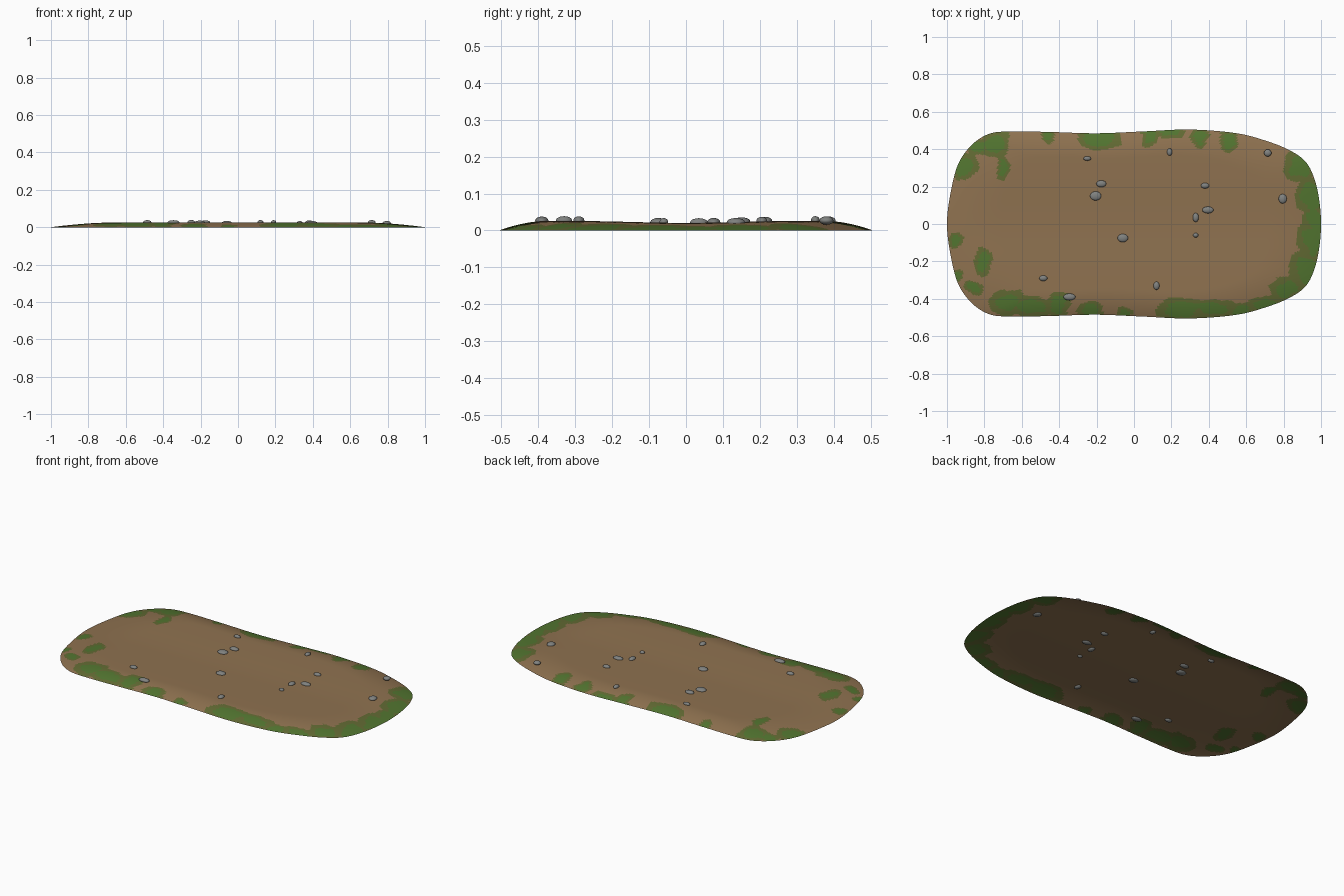
import bpy, bmesh, math
from mathutils import Vector, noise


def material(name, r, g, b):
    lin = [((c / 255 + 0.055) / 1.055) ** 2.4 for c in (r, g, b)]
    m = bpy.data.materials.new(name)
    m.diffuse_color = (*lin, 1)
    return m


dirt = material("dirt brown", 143, 114, 80)
olive = material("olive grass", 98, 106, 51)
green = material("bright grass", 82, 117, 48)
grey = material("pebble grey", 128, 130, 128)

# Back half of the outline; the front half is its mirror image
HALF = [(1, 0), (0.99, 0.13), (0.965, 0.24), (0.92, 0.33), (0.84, 0.39), (0.72, 0.44),
        (0.55, 0.485), (0.3, 0.505), (0.05, 0.495), (-0.2, 0.485), (-0.45, 0.492),
        (-0.67, 0.495), (-0.78, 0.48), (-0.87, 0.42), (-0.94, 0.32), (-0.98, 0.17), (-1, 0)]
CTRL = [Vector(p) for p in HALF + [(x, -y) for x, y in HALF[-2:0:-1]]]

# Grass patches: x, y, radius x, radius y
GRASS = [(-0.91, 0.31, 0.08, 0.07), (-0.83, 0.41, 0.06, 0.05), (-0.74, 0.43, 0.08, 0.08),
         (-0.70, 0.30, 0.035, 0.08), (-0.46, 0.47, 0.04, 0.05), (-0.18, 0.46, 0.12, 0.07),
         (0.08, 0.47, 0.05, 0.06), (0.19, 0.50, 0.08, 0.04), (0.35, 0.46, 0.055, 0.055),
         (0.51, 0.44, 0.05, 0.06), (0.89, 0.31, 0.09, 0.09), (0.95, 0.15, 0.09, 0.10),
         (0.97, 0.02, 0.06, 0.10), (0.95, -0.08, 0.08, 0.12), (0.92, -0.25, 0.09, 0.12),
         (0.81, -0.35, 0.09, 0.07), (0.70, -0.43, 0.10, 0.05), (0.25, -0.46, 0.13, 0.065),
         (0.42, -0.45, 0.13, 0.055), (0.58, -0.47, 0.08, 0.05), (-0.05, -0.47, 0.04, 0.035),
         (-0.23, -0.46, 0.07, 0.05), (-0.68, -0.42, 0.10, 0.07), (-0.55, -0.44, 0.12, 0.06),
         (-0.40, -0.43, 0.06, 0.075), (-0.81, -0.20, 0.045, 0.08), (-0.86, -0.34, 0.05, 0.03),
         (-0.95, -0.27, 0.04, 0.04), (-0.95, -0.09, 0.04, 0.045)]

# Pebbles: x, y, radius x, radius y
PEBBLES = [(-0.25, 0.35, 0.020, 0.012), (-0.175, 0.215, 0.027, 0.018), (-0.205, 0.15, 0.030, 0.024),
           (-0.06, -0.075, 0.028, 0.022), (0.19, 0.385, 0.014, 0.020), (0.715, 0.38, 0.020, 0.019),
           (0.795, 0.135, 0.022, 0.025), (0.38, 0.205, 0.022, 0.015), (0.395, 0.075, 0.030, 0.018),
           (0.33, 0.035, 0.016, 0.024), (0.33, -0.06, 0.014, 0.012), (0.12, -0.33, 0.016, 0.022),
           (-0.485, -0.29, 0.022, 0.015), (-0.345, -0.39, 0.032, 0.018)]


def outline(steps):
    """Closed smooth curve through the control points."""
    n, pts = len(CTRL), []
    for i in range(n):
        a, b, c, d = (CTRL[(i + k - 1) % n] for k in range(4))
        for j in range(steps):
            t = j / steps
            pts.append(0.5 * (2 * b + (c - a) * t + (2 * a - 5 * b + 4 * c - d) * t * t
                              + (3 * b - a - 3 * c + d) * t ** 3))
    return pts


def height(s, y):
    """s is 0 in the middle and 1 on the rim: thin rim, raised bed, shallow middle."""
    t = min((1 - s) / 0.28, 1)
    rise = t * (2 - t)
    return rise * (0.0265 - 0.006 * math.exp(-(y / 0.2) ** 2))


def grass_amount(p):
    w = Vector((p.x, p.y, 0))
    q = p.xy + 0.02 * Vector((noise.noise(w * 14), noise.noise(w * 14 + Vector((9, 4, 2)))))
    best = max(1 - ((q.x - x) / rx) ** 2 - ((q.y - y) / ry) ** 2 for x, y, rx, ry in GRASS)
    return best + 0.25 * noise.noise(w * 20)


# Ground sheet: rings of the outline, denser towards the rim
rim = outline(14)
N, RINGS = len(rim), 64
bm = bmesh.new()
centre = bm.verts.new((0, 0, height(0, 0)))
rings = []
for r in range(1, RINGS + 1):
    s = 1 - (1 - r / RINGS) ** 1.3
    rings.append([bm.verts.new((p.x * s, p.y * s, height(s, p.y * s))) for p in rim])
for i in range(N):
    j = (i + 1) % N
    bm.faces.new((centre, rings[0][i], rings[0][j]))
    for a, b in zip(rings, rings[1:]):
        bm.faces.new((a[i], b[i], b[j], a[j]))
for f in bm.faces:
    f.smooth = True
    g = grass_amount(f.calc_center_median())
    f.material_index = 2 if g > 0.6 else 1 if g > 0 else 0
mesh = bpy.data.meshes.new("ground_patch")
bm.to_mesh(mesh)
bm.free()
for m in (dirt, olive, green):
    mesh.materials.append(m)
bpy.context.collection.objects.link(bpy.data.objects.new("ground_patch", mesh))

# Pebbles half sunk into the ground
for k, (x, y, rx, ry) in enumerate(PEBBLES):
    s = max(abs(x), abs(y) / 0.5)
    bpy.ops.mesh.primitive_ico_sphere_add(subdivisions=3, radius=1,
                                          location=(x, y, height(s, y) + 0.001))
    ob = bpy.context.object
    ob.name = f"pebble_{k + 1}"
    ob.scale = (rx, ry, 0.0115)
    ob.data.materials.append(grey)
    bpy.ops.object.shade_smooth()
